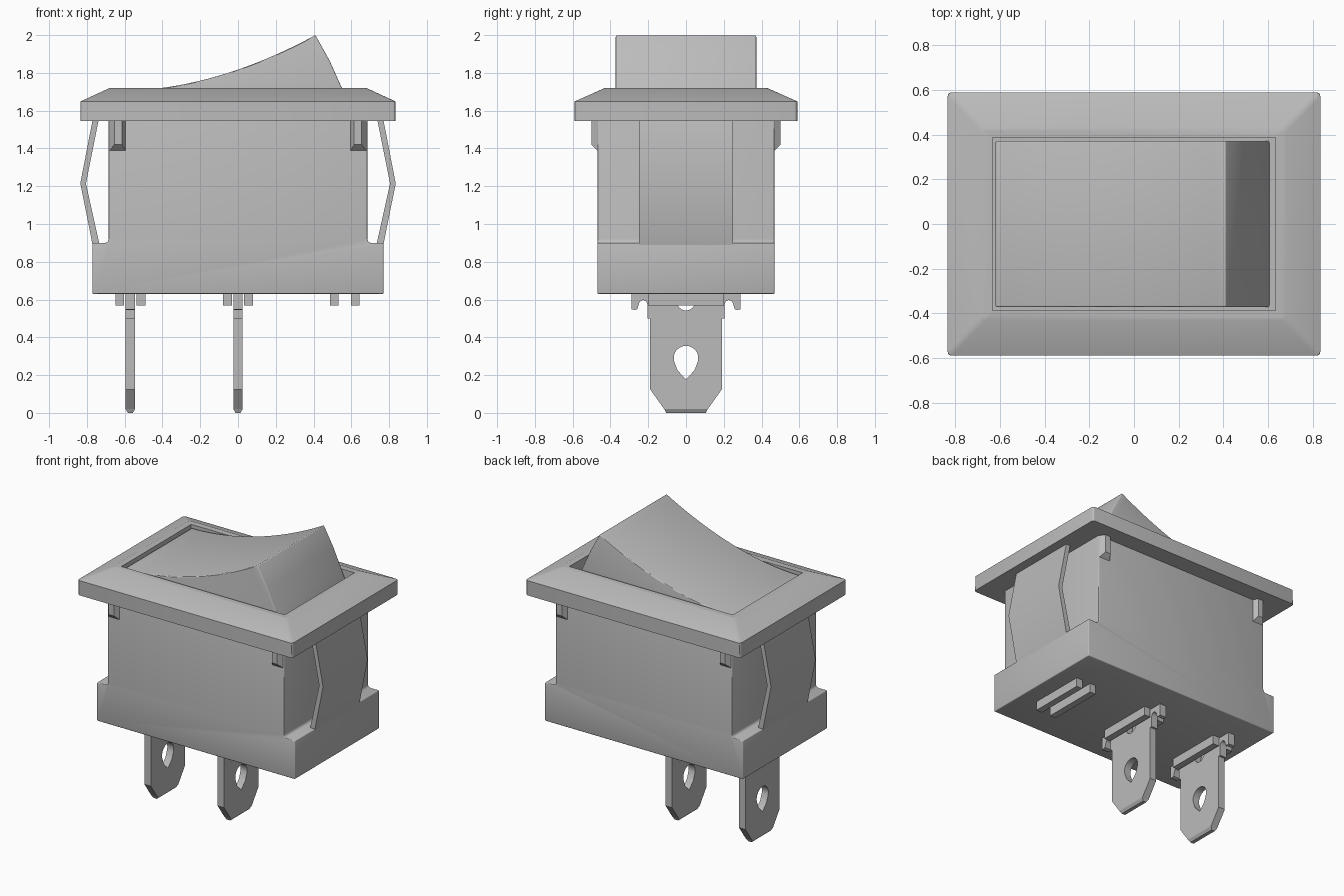
import bpy, bmesh, math
from mathutils import Matrix

cube = bpy.data.objects.get("Cube")
if cube:
    bpy.data.objects.remove(cube)

GREY = (0.5, 0.5, 0.5, 1)
grey = bpy.data.materials.new("grey plastic")
grey.use_nodes = True
grey.diffuse_color = GREY
grey.node_tree.nodes["Principled BSDF"].inputs["Base Color"].default_value = GREY


def finish(name, bm):
    """Turn a bmesh into a shaded object."""
    bmesh.ops.recalc_face_normals(bm, faces=bm.faces)
    mesh = bpy.data.meshes.new(name)
    bm.to_mesh(mesh)
    bm.free()
    mesh.materials.append(grey)
    mesh.shade_smooth()
    mesh.set_sharp_from_angle(angle=math.radians(30))
    obj = bpy.data.objects.new(name, mesh)
    bpy.context.collection.objects.link(obj)
    return obj


def bevel(bm, edges, width):
    bmesh.ops.bevel(bm, geom=edges, offset=width, segments=3, profile=0.5, affect='EDGES')


def prism(name, points, half, round_off=0):
    """Extrude an x-z profile symmetrically along y."""
    bm = bmesh.new()
    face = bm.faces.new([bm.verts.new((x, -half, z)) for x, z in points])
    out = bmesh.ops.extrude_face_region(bm, geom=[face])["geom"]
    for v in out:
        if isinstance(v, bmesh.types.BMVert):
            v.co.y = half
    bmesh.ops.recalc_face_normals(bm, faces=bm.faces)
    if round_off:
        bevel(bm, [e for e in bm.edges if e.calc_face_angle(0) > 0.7], round_off)
    return finish(name, bm)


def rings(name, sections, round_off=0):
    """Stack rectangular sections (x0, x1, y0, y1, z) and cap both ends."""
    bm = bmesh.new()
    loops = [[bm.verts.new(p) for p in ((a, c, z), (b, c, z), (b, d, z), (a, d, z))]
             for a, b, c, d, z in sections]
    for low, high in zip(loops, loops[1:]):
        for i in range(4):
            j = (i + 1) % 4
            bm.faces.new((low[i], low[j], high[j], high[i]))
    bm.faces.new(loops[0])
    bm.faces.new(loops[-1])
    bmesh.ops.recalc_face_normals(bm, faces=bm.faces)
    if round_off:
        corners = [bm.edges.get((loops[k][i], loops[k + 1][i])) for k in (0, 1) for i in range(4)]
        bevel(bm, corners, round_off)
    return finish(name, bm)


def section(x, y, z):
    return (-x, x, -y, y, z)


def box(name, x, y, z0, z1):
    return rings(name, [(*x, *y, z0), (*x, *y, z1)])


def plate(name, loops, x, half):
    """Flat y-z plate with holes, thickened along x."""
    curve = bpy.data.curves.new(name, 'CURVE')
    curve.dimensions = '2D'
    curve.fill_mode = 'BOTH'
    curve.extrude = half
    for loop in loops:
        spline = curve.splines.new('POLY')
        spline.points.add(len(loop) - 1)
        for p, (y, z) in zip(spline.points, loop):
            p.co = (y, z, 0, 1)
        spline.use_cyclic_u = True
    temp = bpy.data.objects.new(name + "_outline", curve)
    bpy.context.collection.objects.link(temp)
    bpy.context.view_layer.update()
    mesh = temp.evaluated_get(bpy.context.evaluated_depsgraph_get()).to_mesh()
    bm = bmesh.new()
    bm.from_mesh(mesh)
    bpy.data.objects.remove(temp)
    bmesh.ops.remove_doubles(bm, verts=bm.verts, dist=0.0001)
    bm.transform(Matrix(((0, 0, 1, x), (1, 0, 0, 0), (0, 1, 0, 0), (0, 0, 0, 1))))
    return finish(name, bm)


def arc(cy, cz, r, start, end, n):
    angles = [math.radians(start + (end - start) * i / n) for i in range(n + 1)]
    return [(cy + r * math.cos(a), cz + r * math.sin(a)) for a in angles]


# Bezel with sloped rim and recessed opening
rings("bezel", [section(0.835, 0.59, 1.545), section(0.835, 0.59, 1.65),
                section(0.68, 0.43, 1.72), section(0.635, 0.387, 1.72),
                section(0.635, 0.387, 1.6)], 0.018)

# Housing with wider foot and small inner fillets
half = [(0.77, 0.63), (0.77, 0.9)] + arc(0.705, 0.92, 0.02, 270, 180, 4) + [(0.685, 1.56)]
prism("housing", half + [(-x, z) for x, z in reversed(half)], 0.468, 0.006)

# Rocker with scooped top
scoop = []
for i in range(25):
    t = i / 24
    scoop.append((-0.62 + 1.03 * t, 1.705 + 0.295 * t ** 1.9))
prism("rocker", scoop + [(0.485, 1.865), (0.55, 1.72), (0.62, 1.57), (-0.62, 1.57)], 0.372, 0.007)

for side, s in (("left", 1), ("right", -1)):
    # Bent spring clip on each end
    clip = [(0.77, 1.55), (0.835, 1.215), (0.77, 0.89), (0.733, 0.89), (0.805, 1.215), (0.738, 1.55)]
    prism(side + "_clip", [(s * x, z) for x, z in clip], 0.248)
    # Locating nubs under the bezel
    for place, f in (("front", -1), ("back", 1)):
        bm = bmesh.new()
        wide = [(0.59, 0.46), (0.685, 0.46)]
        narrow = [(0.655, 0.5), (0.615, 0.5)]
        foot = [bm.verts.new((s * x, f * y, 1.38 if y < 0.48 else 1.42)) for x, y in wide + narrow]
        head = [bm.verts.new((s * x, f * y, 1.55)) for x, y in wide + narrow]
        bm.faces.new(foot)
        bm.faces.new(head)
        for i in range(4):
            j = (i + 1) % 4
            bm.faces.new((foot[i], foot[j], head[j], head[i]))
        finish(f"{place}_{side}_nub", bm)

# Ridge pairs that frame the three terminal slots
for slot, x in (("outer", -0.57), ("middle", 0), ("spare", 0.565)):
    for s in (-1, 1):
        c = x + s * 0.056
        box(f"{slot}_ridge", (c - 0.023, c + 0.023), (-0.2, 0.2), 0.568, 0.64)

# Terminal blades with hooked shoulders and teardrop hole
edge = [(0.115, 0.02), (0.19, 0.125), (0.19, 0.5), (0.205, 0.5), (0.205, 0.565)]
edge += arc(0.227, 0.575, 0.022, 180, 20, 6)
edge += [(0.257, 0.55), (0.27, 0.545), (0.288, 0.548), (0.288, 0.64)]
outline = edge + [(-y, z) for y, z in reversed(edge)]
teardrop = arc(0, 0.29, 0.065, -15, 195, 20) + [(-0.045, 0.225), (0, 0.178), (0.045, 0.225)]
notch = arc(0, 0.59, 0.048, 0, 345, 23)
for label, x in (("outer", -0.57), ("middle", 0)):
    plate(label + "_terminal", [outline, teardrop, notch], x, 0.025)
    rings(label + "_terminal_tip", [(x - 0.013, x + 0.013, -0.105, 0.105, 0),
                                    (x - 0.025, x + 0.025, -0.115, 0.115, 0.02)])
